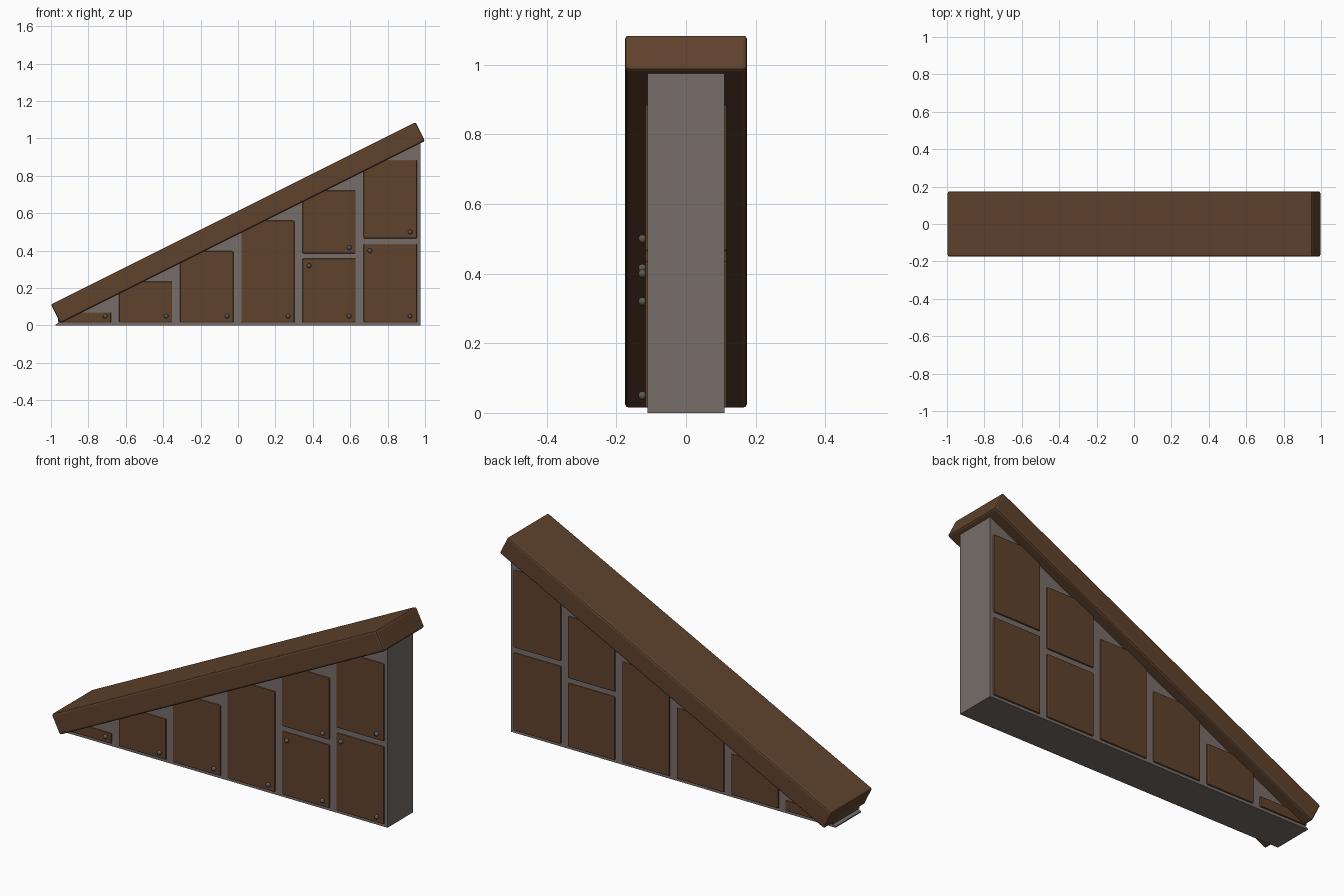
import bpy, bmesh, math

cube = bpy.data.objects.get("Cube")
if cube:
    bpy.data.objects.remove(cube, do_unlink=True)


def material(name, rgb):
    m = bpy.data.materials.new(name)
    m.use_nodes = True
    m.diffuse_color = (*rgb, 1)
    bsdf = m.node_tree.nodes["Principled BSDF"]
    bsdf.inputs["Base Color"].default_value = (*rgb, 1)
    bsdf.inputs["Roughness"].default_value = 0.8
    return m


wood = material("brown_wood", (0.115, 0.055, 0.026))
stone = material("warm_grey_stone", (0.184, 0.153, 0.141))
iron = material("dark_grey_iron", (0.11, 0.10, 0.095))


def prism(name, profile, half_depth, mat, bevel=0.0):
    """Extrude an x-z outline evenly to both sides of y = 0."""
    bm = bmesh.new()
    face = bm.faces.new([bm.verts.new((x, -half_depth, z)) for x, z in profile])
    ext = bmesh.ops.extrude_face_region(bm, geom=[face])
    verts = [v for v in ext["geom"] if isinstance(v, bmesh.types.BMVert)]
    bmesh.ops.translate(bm, vec=(0, 2 * half_depth, 0), verts=verts)
    bmesh.ops.recalc_face_normals(bm, faces=bm.faces)
    me = bpy.data.meshes.new(name)
    bm.to_mesh(me)
    bm.free()
    me.materials.append(mat)
    ob = bpy.data.objects.new(name, me)
    bpy.context.collection.objects.link(ob)
    if bevel:
        mod = ob.modifiers.new("edge_bevel", "BEVEL")
        mod.width = bevel
        mod.segments = 2
    return ob


# Wedge-shaped core
prism("wedge_core", [(-0.975, 0), (0.975, 0), (0.975, 0.978), (-0.975, 0.006)],
      0.11, stone)

# Sloping cap beam
prism("sloping_beam", [(-0.95, 0.012), (1.0, 0.987), (0.95, 1.087), (-1.0, 0.112)],
      0.175, wood, 0.01)

# Panels run through the core and show on both faces
LOW, WIDTH, PITCH = 0.015, 0.284, 0.327
columns = [[(LOW, 0.07)], [(LOW, 0.235)], [(LOW, 0.397)], [(LOW, 0.56)],
           [(LOW, 0.358), (0.386, 0.721)], [(LOW, 0.436), (0.465, 0.885)]]
for i, column in enumerate(columns):
    x0 = -0.963 + i * PITCH
    x1 = x0 + WIDTH
    for j, (z0, z1) in enumerate(column):
        prism(f"panel_{i + 1}_{j + 1}", [(x0, z0), (x1, z0), (x1, z1), (x0, z1)],
              0.118, wood, 0.005)

# Round rivets on the front panels
rivets = [(-0.71 + i * 0.326, 0.05) for i in range(6)]
rivets += [(0.38, 0.32), (0.595, 0.416), (0.705, 0.40), (0.92, 0.50)]
for i, (x, z) in enumerate(rivets):
    bpy.ops.mesh.primitive_uv_sphere_add(segments=12, ring_count=8, radius=0.012,
                                         location=(x, -0.125, z))
    ob = bpy.context.object
    ob.name = f"rivet_{i + 1}"
    ob.data.materials.append(iron)
    bpy.ops.object.shade_smooth_by_angle(angle=math.radians(60))
